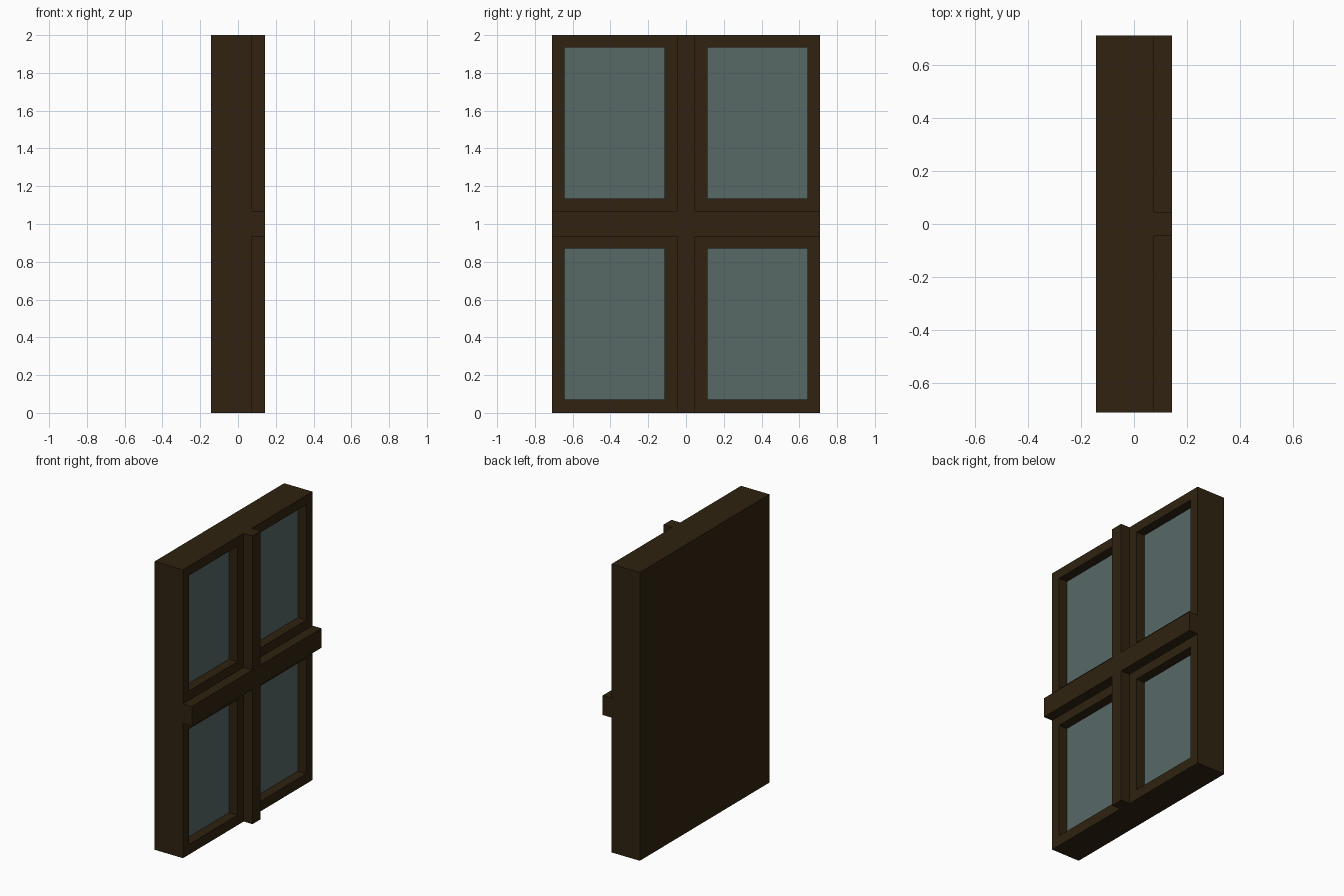
import bpy, bmesh
from mathutils import Vector

if "Cube" in bpy.data.objects:
    bpy.data.objects.remove(bpy.data.objects["Cube"])

def material(name, rgb):
    m = bpy.data.materials.new(name)
    m.diffuse_color = (*rgb, 1)
    m.use_nodes = True
    m.node_tree.nodes["Principled BSDF"].inputs["Base Color"].default_value = m.diffuse_color
    return m

wood = material("dark_wood", (0.029, 0.0165, 0.0052))
glass = material("grey_green_glass", (0.095, 0.140, 0.134))

BACK, FACE, BAR, PANE = -0.143, 0.075, 0.143, 0.01
HALF_W, TOP = 0.71, 2.0

def box_bmesh(lo, hi):
    bm = bmesh.new()
    bmesh.ops.create_cube(bm, size=1)
    lo, hi = Vector(lo), Vector(hi)
    for v in bm.verts:
        v.co = Vector([lo[i] + (v.co[i] + 0.5) * (hi[i] - lo[i]) for i in range(3)])
    return bm

def finish(bm, name, mats):
    bmesh.ops.recalc_face_normals(bm, faces=bm.faces)
    me = bpy.data.meshes.new(name)
    bm.to_mesh(me)
    bm.free()
    for m in mats:
        me.materials.append(m)
    ob = bpy.data.objects.new(name, me)
    bpy.context.collection.objects.link(ob)
    return ob

# Window body: solid slab with four recessed panes on the +x face
bm = box_bmesh((BACK, -HALF_W, 0), (FACE, HALF_W, TOP))
for axis, cuts in ((1, (-0.643, -0.113, 0.113, 0.643)), (2, (0.07, 0.87, 1.135, 1.935))):
    for c in cuts:
        co, no = Vector(), Vector()
        co[axis], no[axis] = c, 1
        bmesh.ops.bisect_plane(bm, geom=bm.verts[:] + bm.edges[:] + bm.faces[:],
                               plane_co=co, plane_no=no)

def is_pane(f):
    c = f.calc_center_median()
    return (c.x > FACE - 0.001 and 0.113 < abs(c.y) < 0.643
            and (0.07 < c.z < 0.87 or 1.135 < c.z < 1.935))

panes = [f for f in bm.faces if is_pane(f)]
bmesh.ops.inset_individual(bm, faces=panes, thickness=0, depth=0)
for f in panes:
    f.material_index = 1
    for v in f.verts:
        v.co.x = PANE
finish(bm, "window_body", [wood, glass])

# Raised cross bars
finish(box_bmesh((FACE - 0.005, -HALF_W, 0.935), (BAR, HALF_W, 1.07)),
       "horizontal_bar", [wood])
for name, z0, z1 in (("lower_vertical_bar", 0, 0.935), ("upper_vertical_bar", 1.07, TOP)):
    finish(box_bmesh((FACE - 0.005, -0.045, z0), (BAR, 0.045, z1)), name, [wood])
